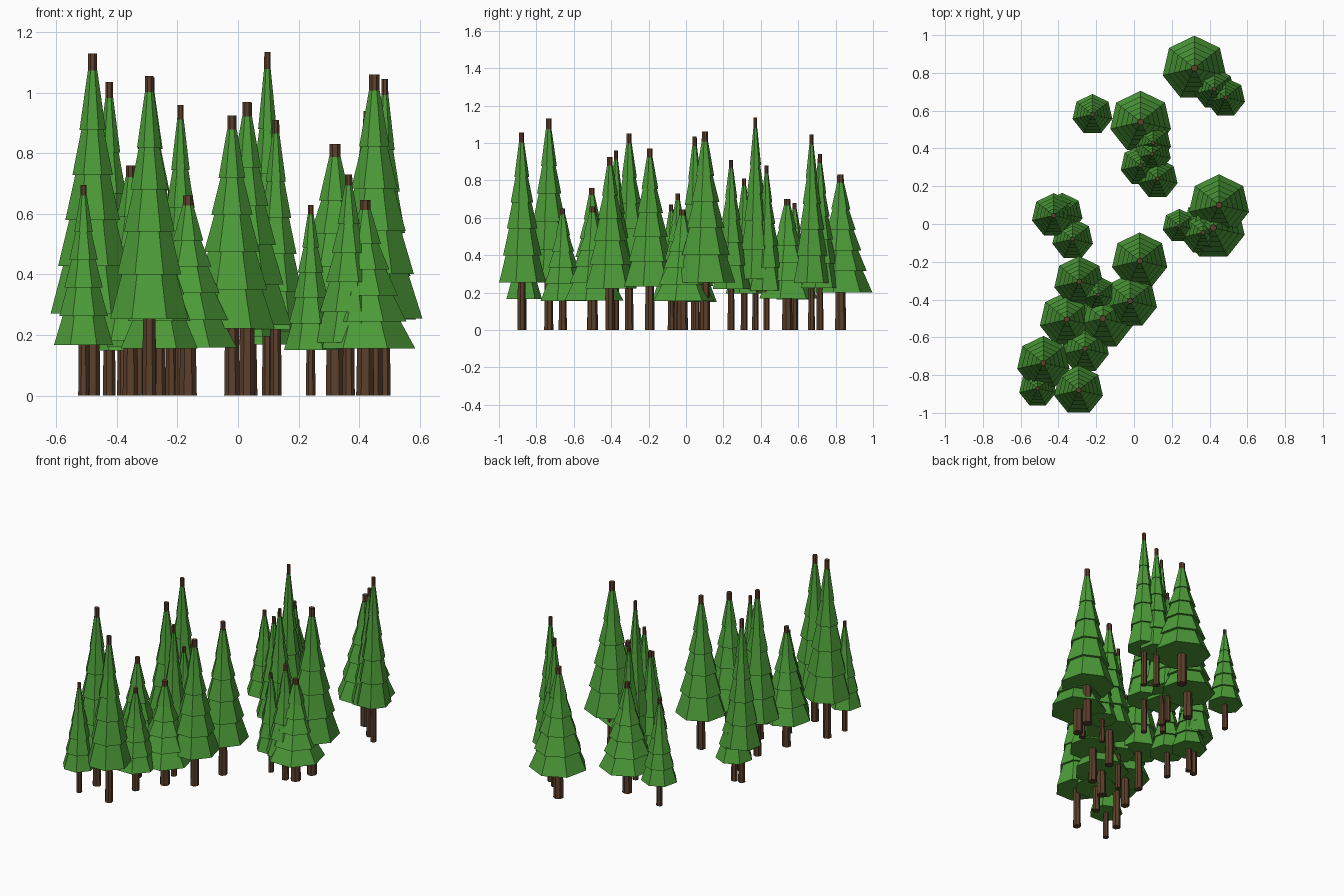
import bpy, bmesh, math

SIDES = 7


def material(name, color):
    m = bpy.data.materials.new(name)
    m.diffuse_color = (*color, 1)
    return m


GREEN = material("pine_green", (0.073, 0.33, 0.040))
BROWN = material("bark_brown", (0.105, 0.050, 0.024))

# Each tree: x, y, height, foliage radius
TREES = [
    (0.32, 0.825, 0.83, 0.172), (0.425, 0.715, 0.94, 0.11),
    (0.485, 0.67, 1.045, 0.105), (-0.22, 0.58, 0.68, 0.108),
    (0.035, 0.54, 0.70, 0.165), (0.10, 0.43, 0.88, 0.098),
    (0.097, 0.37, 1.135, 0.10), (0.035, 0.31, 0.81, 0.108),
    (0.125, 0.24, 0.91, 0.108), (-0.425, 0.045, 1.035, 0.118),
    (-0.38, 0.055, 0.62, 0.11), (-0.325, -0.08, 0.67, 0.11),
    (0.45, 0.10, 1.06, 0.163), (0.42, -0.02, 0.645, 0.17),
    (0.365, -0.045, 0.73, 0.118), (0.24, -0.01, 0.63, 0.09),
    (0.03, -0.195, 0.97, 0.15), (-0.29, -0.305, 1.05, 0.135),
    (-0.19, -0.375, 0.96, 0.10), (-0.02, -0.408, 0.925, 0.145),
    (-0.165, -0.50, 0.66, 0.165), (-0.355, -0.505, 0.76, 0.147),
    (-0.26, -0.66, 0.65, 0.13), (-0.48, -0.735, 1.13, 0.142),
    (-0.51, -0.87, 0.695, 0.10), (-0.293, -0.88, 1.055, 0.132),
]


def frustum(bm, z0, z1, r0, r1):
    """Closed tapered prism with one corner pointing to +y."""
    rings = []
    for z, r in ((z0, r0), (z1, r1)):
        ring = []
        for i in range(SIDES):
            a = math.pi / 2 + 2 * math.pi * i / SIDES
            ring.append(bm.verts.new((r * math.cos(a), r * math.sin(a), z)))
        rings.append(ring)
    low, high = rings
    bm.faces.new(low[::-1])
    bm.faces.new(high)
    for i in range(SIDES):
        j = (i + 1) % SIDES
        bm.faces.new((low[i], low[j], high[j], high[i]))


def finish(name, bm, x, y, mat):
    mesh = bpy.data.meshes.new(name)
    bm.to_mesh(mesh)
    bm.free()
    mesh.materials.append(mat)
    obj = bpy.data.objects.new(name, mesh)
    obj.location = (x, y, 0)
    bpy.context.collection.objects.link(obj)


STEPS = (0, 0.195, 0.385, 0.57, 0.755, 1)  # tier edges up the foliage

for n, (x, y, h, r) in enumerate(TREES, 1):
    # Tapered trunk running through the whole tree
    bm = bmesh.new()
    frustum(bm, 0, h, r * 0.18, r * 0.105)
    finish(f"trunk_{n:02d}", bm, x, y, BROWN)

    # Five overlapping skirts of branches
    bm = bmesh.new()
    base, top = 0.24 * h, 0.95 * h
    for t0, t1 in zip(STEPS, STEPS[1:]):
        r0 = r * (1 - 0.91 * t0)
        r1 = r * (1 - 0.91 * t1) * (0.86 if t1 < 1 else 1.25)
        z0, z1 = (base + (top - base) * t for t in (t0, t1))
        frustum(bm, z0, z1, r0, r1)
    finish(f"foliage_{n:02d}", bm, x, y, GREEN)
